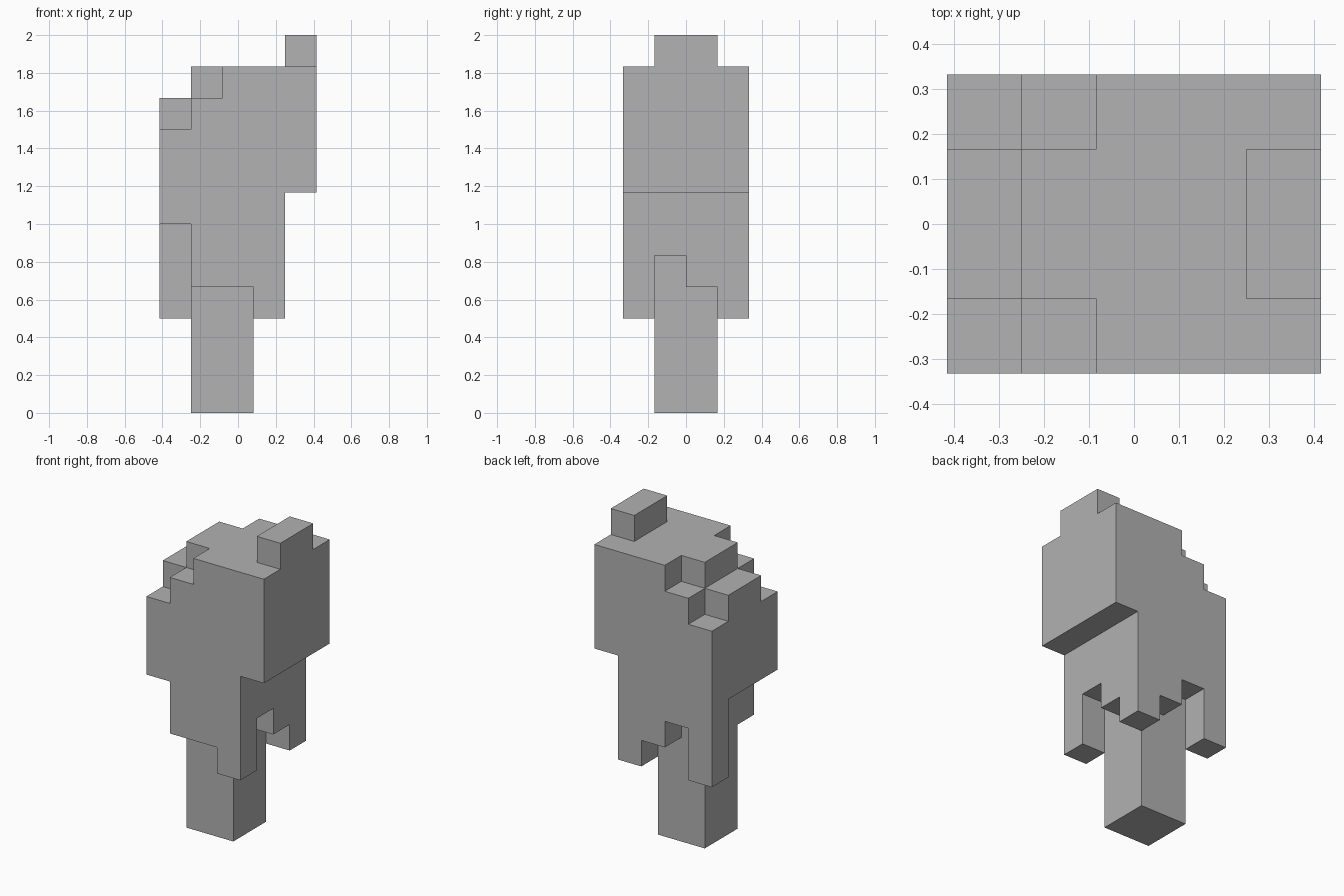
import bpy, bmesh
from itertools import product
from mathutils import Vector

default_cube = bpy.data.objects.get("Cube")
if default_cube:
    bpy.data.objects.remove(default_cube, do_unlink=True)

UNIT = 1 / 6                      # edge length of one block
ORIGIN = Vector((-2.5, -2, 0))    # centres the block grid on x and y

grey = bpy.data.materials.new("plain grey")
grey.use_nodes = True
colour = (0.445, 0.445, 0.445, 1)
grey.diffuse_color = colour
grey.node_tree.nodes["Principled BSDF"].inputs["Base Color"].default_value = colour


def fill(*boxes):
    """Grid cells covered by boxes given as (low corner, high corner)."""
    cells = set()
    for low, high in boxes:
        cells.update(product(*(range(a, b) for a, b in zip(low, high))))
    return cells


def build_shell(name, cells, neighbours):
    """Join cells into one blocky mesh, leaving out faces hidden by neighbours."""
    bm = bmesh.new()
    solid = cells | neighbours
    for cell in sorted(cells):
        for axis, side in product(range(3), (0, 1)):
            beside = list(cell)
            beside[axis] += 2 * side - 1
            if tuple(beside) in solid:
                continue
            u, v = (axis + 1) % 3, (axis + 2) % 3
            corners = []
            for du, dv in ((0, 0), (1, 0), (1, 1), (0, 1)):
                p = Vector(cell)
                p[axis] += side
                p[u] += du
                p[v] += dv
                corners.append(bm.verts.new((p + ORIGIN) * UNIT))
            bm.faces.new(corners if side else corners[::-1])
    bmesh.ops.remove_doubles(bm, verts=bm.verts, dist=UNIT / 100)
    bmesh.ops.dissolve_limit(bm, angle_limit=0.01, verts=bm.verts, edges=bm.edges)
    mesh = bpy.data.meshes.new(name)
    bm.to_mesh(mesh)
    bm.free()
    mesh.materials.append(grey)
    obj = bpy.data.objects.new(name, mesh)
    bpy.context.collection.objects.link(obj)


# Square trunk, running up into the canopy
trunk = fill(((1, 1, 0), (3, 3, 6)))

canopy = fill(
    # main mass, overhanging on the left
    ((1, 0, 6), (4, 4, 10)),
    ((2, 0, 7), (5, 4, 11)),
    # stepped right shoulder
    ((1, 1, 10), (2, 3, 11)),
    ((0, 0, 6), (1, 4, 9)),
    ((0, 1, 9), (1, 3, 10)),
    # tuft on top
    ((4, 1, 11), (5, 3, 12)),
    # front skirt and its hanging corner
    ((1, 0, 4), (4, 1, 6)),
    ((3, 0, 3), (4, 1, 4)),
    # left skirt
    ((3, 1, 5), (4, 2, 6)),
    ((3, 2, 4), (4, 3, 6)),
    # back skirt with two hanging corners
    ((3, 3, 3), (4, 4, 6)),
    ((2, 3, 4), (3, 4, 6)),
    ((1, 3, 5), (2, 4, 6)),
    ((0, 3, 3), (1, 4, 6)),
)

build_shell("trunk", trunk, set())
build_shell("canopy", canopy, trunk)
